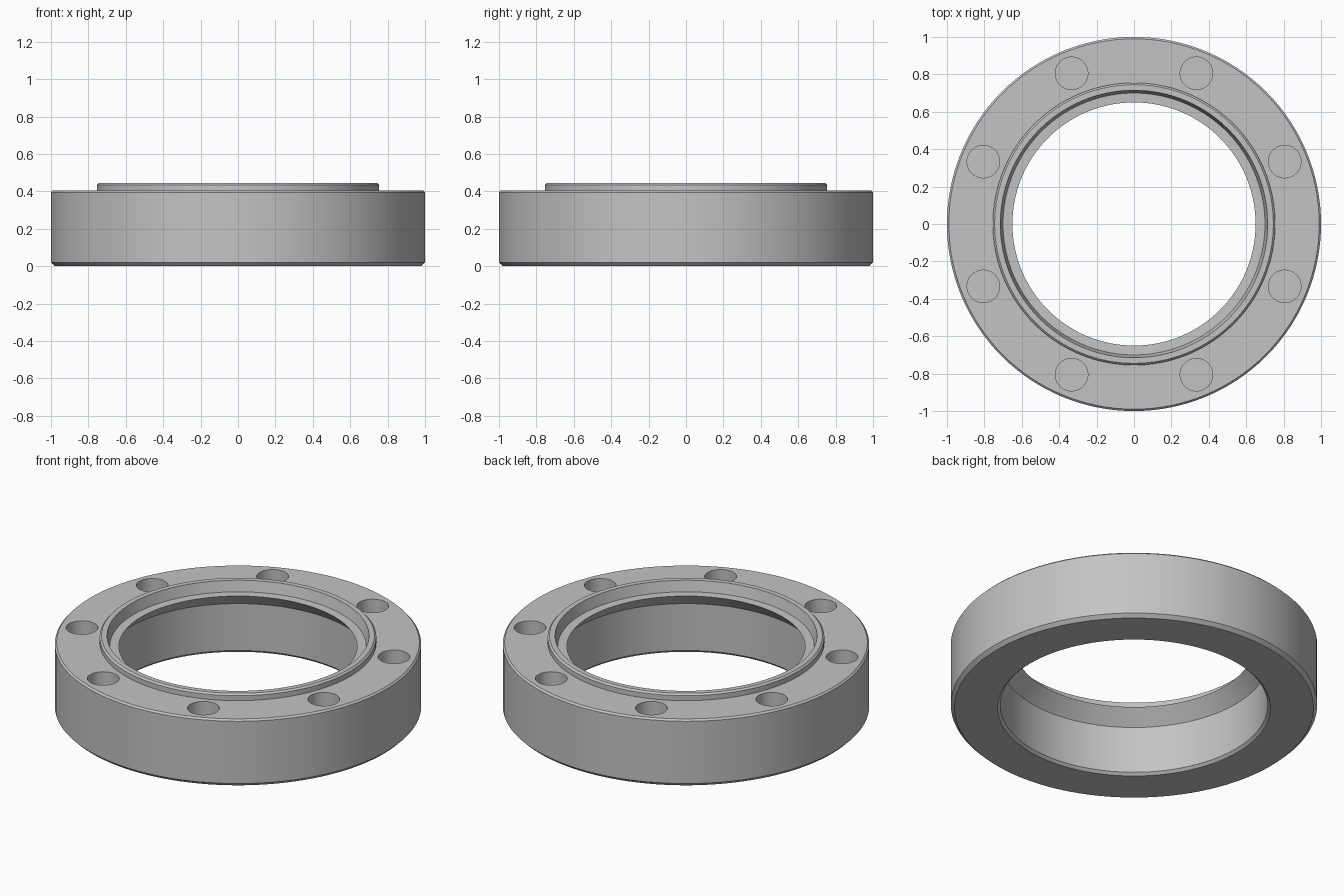
import bpy
import bmesh
import math
from mathutils import Matrix, Vector

SEGMENTS = 128
HOLE_COUNT = 8
HOLE_CIRCLE = 0.872
HOLE_RADIUS = 0.087
HOLE_DEPTH = 0.25
FLANGE_TOP = 0.405
LIP_TOP = 0.445

cube = bpy.data.objects.get("Cube")
if cube:
    bpy.data.objects.remove(cube, do_unlink=True)

# Plain grey metal
steel = bpy.data.materials.new("grey_metal")
steel.use_nodes = True
GREY = (0.55, 0.55, 0.55, 1)
steel.diffuse_color = GREY
steel.node_tree.nodes["Principled BSDF"].inputs["Base Color"].default_value = GREY


def finish(bm, name):
    bmesh.ops.recalc_face_normals(bm, faces=bm.faces)
    mesh = bpy.data.meshes.new(name)
    bm.to_mesh(mesh)
    bm.free()
    mesh.materials.append(steel)
    obj = bpy.data.objects.new(name, mesh)
    bpy.context.collection.objects.link(obj)
    return obj


def lathe(name, profile):
    """Turn a closed (radius, height) profile about z."""
    bm = bmesh.new()
    verts = [bm.verts.new((r, 0, z)) for r, z in profile]
    edges = [bm.edges.new((a, b)) for a, b in zip(verts, verts[1:] + verts[:1])]
    bmesh.ops.spin(bm, geom=verts + edges, cent=(0, 0, 0), axis=(0, 0, 1),
                   angle=math.tau, steps=SEGMENTS, use_merge=True)
    bmesh.ops.remove_doubles(bm, verts=bm.verts, dist=1e-5)
    return finish(bm, name)


# Ring body: chamfered rim, raised lip, inner ledge, undercut cone and bore
ring = lathe("flange_ring", [
    (0.98, 0), (1, 0.02),
    (1, FLANGE_TOP - 0.01), (0.99, FLANGE_TOP),
    (0.755, FLANGE_TOP), (0.755, LIP_TOP - 0.01), (0.745, LIP_TOP),
    (0.715, LIP_TOP), (0.70, 0.382),
    (0.65, 0.38), (0.73, 0.297),
    (0.73, 0.015), (0.745, 0),
])

# Blind bolt holes in the flange face
bm = bmesh.new()
for i in range(HOLE_COUNT):
    angle = (i + 0.5) * math.tau / HOLE_COUNT
    place = Vector((HOLE_CIRCLE * math.cos(angle), HOLE_CIRCLE * math.sin(angle), FLANGE_TOP))
    bmesh.ops.create_cone(bm, cap_ends=True, segments=48, radius1=HOLE_RADIUS,
                          radius2=HOLE_RADIUS, depth=2 * HOLE_DEPTH,
                          matrix=Matrix.Translation(place))
cutter = finish(bm, "bolt_hole_cutter")
cutter.hide_render = True

cut = ring.modifiers.new("bolt_holes", "BOOLEAN")
cut.operation = "DIFFERENCE"
cut.solver = "EXACT"
cut.object = cutter

bpy.ops.object.select_all(action="DESELECT")
ring.select_set(True)
bpy.context.view_layer.objects.active = ring
bpy.ops.object.modifier_apply(modifier=cut.name)
bpy.data.objects.remove(cutter, do_unlink=True)
bpy.ops.object.shade_smooth_by_angle(angle=math.radians(20))
